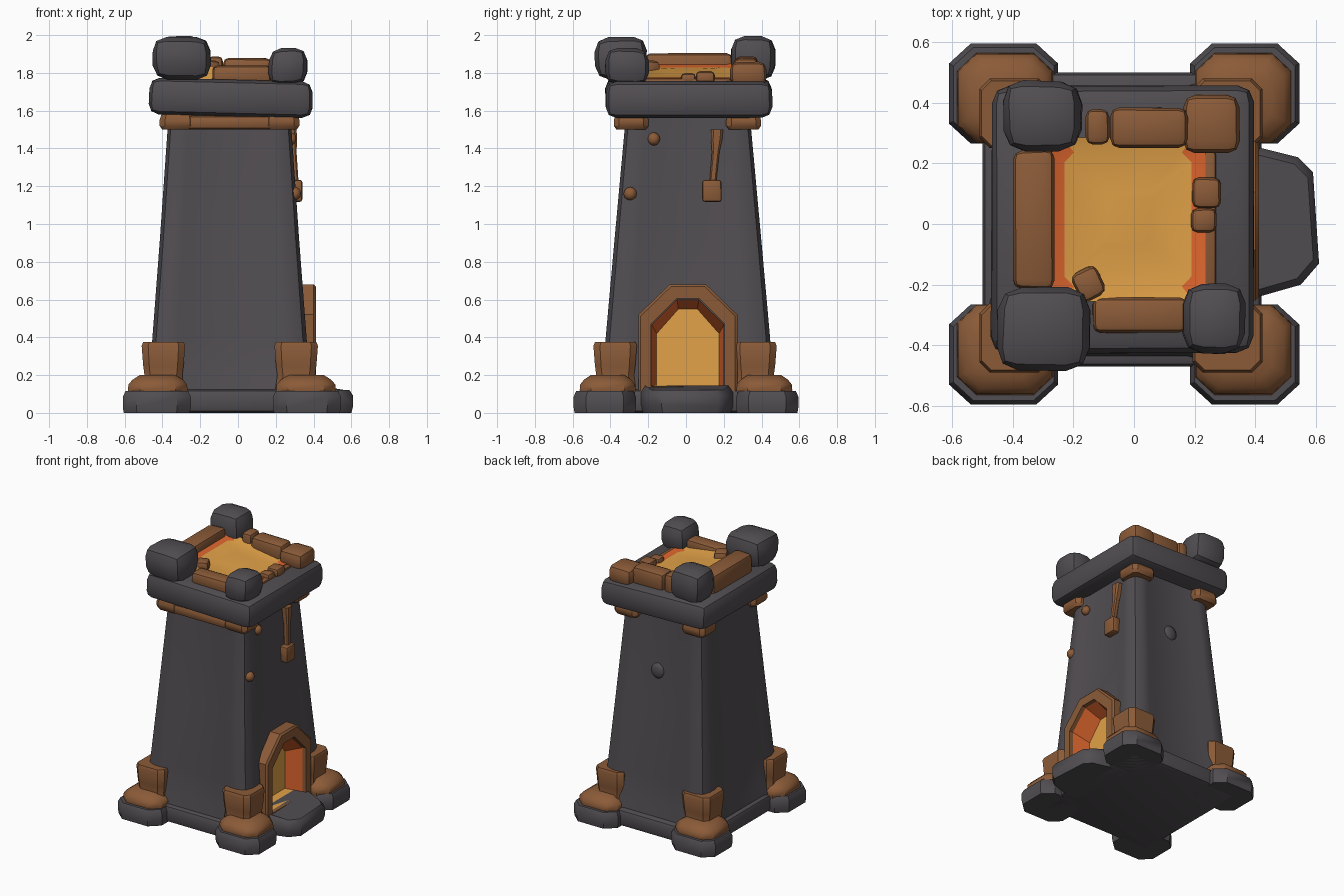
import bpy, bmesh, random
from mathutils import Vector, Matrix

random.seed(4)
if "Cube" in bpy.data.objects:
    bpy.data.objects.remove(bpy.data.objects["Cube"])


def material(name, rgb):
    m = bpy.data.materials.new(name)
    m.use_nodes = True
    m.diffuse_color = (*rgb, 1)
    m.node_tree.nodes["Principled BSDF"].inputs["Base Color"].default_value = (*rgb, 1)
    return m


STONE = material("dark_stone", (0.083, 0.075, 0.083))
BROWN = material("brown_rock", (0.26, 0.105, 0.04))
ORANGE = material("orange_glow", (0.72, 0.13, 0.027))
YELLOW = material("yellow_lava", (0.76, 0.36, 0.065))
parts = []


def finish(name, bm, mats):
    mesh = bpy.data.meshes.new(name)
    bm.to_mesh(mesh)
    bm.free()
    ob = bpy.data.objects.new(name, mesh)
    bpy.context.collection.objects.link(ob)
    for m in mats:
        mesh.materials.append(m)
    parts.append(ob)
    return ob


def box(name, lo, hi, mat, bevel=0.03, jitter=0.0, turn=None):
    """Bevelled block between two corners; jitter pulls its corners inward."""
    lo, hi = Vector(lo), Vector(hi)
    mid, size = (lo + hi) / 2, hi - lo
    bm = bmesh.new()
    bmesh.ops.create_cube(bm, size=1)
    for v in bm.verts:
        v.co = Vector(c * s * (1 - random.random() * jitter) for c, s in zip(v.co, size))
    bmesh.ops.bevel(bm, geom=bm.edges[:], offset=bevel, segments=2, profile=0.5,
                    affect='EDGES', clamp_overlap=True)
    if turn:
        bmesh.ops.rotate(bm, verts=bm.verts, matrix=Matrix.Rotation(turn[0], 3, turn[1]))
    bmesh.ops.translate(bm, verts=bm.verts, vec=mid)
    return finish(name, bm, [mat])


def loft(name, rings, mats, closed=False, flip=False, first_cap=True, rule=None):
    """Skin matching point rings; optional rule(face) picks the material."""
    bm = bmesh.new()
    rows = [[bm.verts.new(p) for p in r] for r in rings]
    n = len(rows[0])
    pairs = list(zip(rows, rows[1:])) + ([(rows[-1], rows[0])] if closed else [])
    for a, b in pairs:
        for i in range(n):
            j = (i + 1) % n
            bm.faces.new((a[i], a[j], b[j], b[i]))
    if not closed:
        bm.faces.new(rows[-1])
        if first_cap:
            bm.faces.new(rows[0])
    bmesh.ops.recalc_face_normals(bm, faces=bm.faces)
    if flip:
        bmesh.ops.reverse_faces(bm, faces=bm.faces)
    bm.normal_update()
    if rule:
        for f in bm.faces:
            f.material_index = rule(f)
    return finish(name, bm, mats)


def octagon(cx, cy, hx, hy, z, cut=0.4):
    k = 1 - cut
    shape = [(1, -k), (1, k), (k, 1), (-k, 1), (-1, k), (-1, -k), (-k, -1), (k, -1)]
    return [(cx + x * hx, cy + y * hy, z) for x, y in shape]


def pebble(name, centre, size, mat):
    bm = bmesh.new()
    bmesh.ops.create_icosphere(bm, subdivisions=2, radius=1)
    for v in bm.verts:
        v.co = Vector(c + p * s for c, p, s in zip(centre, v.co, size))
    return finish(name, bm, [mat])


# Tower walls: tapering, with rounded corner columns and recessed middles
CX, CY = -0.045, 0.01


def wall_ring(z, hx, hy):
    side = [(1, -0.82), (1, -0.68), (0.95, -0.5), (0.95, 0.5), (1, 0.68), (1, 0.82), (0.95, 0.95)]
    pts = []
    for _ in range(4):
        pts += side
        side = [(-y, x) for x, y in side]
    return [(CX + x * hx, CY + y * hy, z) for x, y in pts]


tower = loft("tower_body", [wall_ring(*r) for r in (
    (0.05, 0.45, 0.475), (0.12, 0.445, 0.47), (0.2, 0.422, 0.448), (0.4, 0.408, 0.435),
    (0.9, 0.37, 0.39), (1.5, 0.328, 0.335), (1.6, 0.325, 0.332))], [STONE])


# Doorway: cut opening, brown arch and glowing recess
def arch(x, half, top, bottom, shoulder, flat):
    yz = [(-half, bottom), (half, bottom), (half, shoulder), (flat, top), (-flat, top), (-half, shoulder)]
    return [(x, y + 0.01, z) for y, z in yz]


OUTER = (0.262, 0.68, 0.11, 0.52, 0.095)
INNER = (0.195, 0.605, 0.14, 0.47, 0.06)
BACK = (0.165, 0.55, 0.145, 0.42, 0.05)
cutter = loft("door_cutter", [arch(0.24, *INNER), arch(0.6, *INNER)], [STONE])
cutter.hide_render = True
mod = tower.modifiers.new("door_cut", 'BOOLEAN')
mod.object, mod.operation, mod.solver = cutter, 'DIFFERENCE', 'EXACT'
cut_mesh = bpy.data.meshes.new_from_object(
    tower.evaluated_get(bpy.context.evaluated_depsgraph_get()))
tower.modifiers.clear()
tower.data = cut_mesh
parts.remove(cutter)
bpy.data.objects.remove(cutter)
OUTER_RIM = (0.25, 0.668, 0.115, 0.512, 0.09)
loft("door_arch", [arch(0.28, *OUTER), arch(0.4, *OUTER), arch(0.412, *OUTER_RIM),
                   arch(0.412, *INNER), arch(0.28, *INNER)], [BROWN], closed=True)
loft("door_glow", [arch(0.385, 0.192, 0.6, 0.143, 0.468, 0.058), arch(0.26, *BACK)],
     [ORANGE, YELLOW], flip=True, first_cap=False,
     rule=lambda f: int(abs(f.normal.x) > 0.8 or f.normal.z > 0.8))

# Doorstep
STEP = [(0.3, 0.25), (0.42, 0.25), (0.54, 0.22), (0.59, 0.17), (0.61, -0.13),
        (0.55, -0.2), (0.41, -0.24), (0.3, -0.24)]
loft("door_step", [[(0.42 + (x - 0.42) * k, y * k, z if x > 0.5 else z * h) for x, y in STEP]
                   for z, k, h in ((0, 0.95, 1), (0.04, 1, 1), (0.09, 1, 1.2), (0.12, 0.9, 1.2))], [STONE])

# Foundation plate and the four buttress feet
box("foundation", (-0.5, -0.47, 0), (0.42, 0.5, 0.125), STONE, 0.03)
for sx, sy, label in ((-1, -1, "front_right"), (1, -1, "front_left"),
                      (-1, 1, "back_right"), (1, 1, "back_left")):
    px, py = (-0.43 if sx < 0 else 0.365), 0.43 * sy
    hx, hy = 0.18, 0.165
    loft(label + "_pad", [octagon(px, py, hx * k, hy * k, z) for z, k in
                          ((0, 0.97), (0.03, 1), (0.085, 1), (0.115, 0.92))], [STONE])
    fx, fy = (-0.425 if sx < 0 else 0.36), 0.415 * sy
    loft(label + "_foot", [octagon(fx, fy, 0.158 * k, 0.148 * k, z) for z, k in
                           ((0.09, 0.95), (0.12, 1), (0.15, 0.98), (0.175, 0.85), (0.2, 0.6))], [BROWN])
    bx, by = (-0.395 if sx < 0 else 0.308), (-0.375 if sy < 0 else 0.365)
    loft(label + "_boot", [octagon(bx, by, 0.115 * k, 0.115 * k, z, 0.3) for z, k in
                           ((0.13, 0.95), (0.2, 0.87), (0.25, 0.93), (0.355, 1), (0.375, 0.93))], [BROWN])
    # Collar pieces under the parapet
    cx, cy = (-0.32 if sx < 0 else 0.23), (-0.29 if sy < 0 else 0.305)
    loft(label + "_collar", [octagon(cx, cy, 0.095 * k, 0.092 * k, z, 0.3) for z, k in
                             ((1.5, 0.85), (1.52, 1), (1.55, 1), (1.58, 0.9))], [BROWN])
box("front_collar", (-0.4, -0.38, 1.5), (0.31, -0.25, 1.575), BROWN, 0.025)

# Parapet slab, slightly tilted
box("parapet", (-0.475, -0.435, 1.57), (0.4, 0.46, 1.765), STONE, 0.055, 0.03, (0.025, 'Y'))


# Lava pool sloping toward the door side
def pool(k, lift):
    return [(x, y, 1.795 + lift - 0.15 * x) for x, y, _ in octagon(-0.02, 0.015, 0.255 * k, 0.27 * k, 0, 0.15)]


loft("lava_pool", [[(x, y, 1.7) for x, y, _ in pool(1, 0)], pool(1, 0.015), pool(0.82, 0), pool(0.3, 0.012)],
     [ORANGE, YELLOW], rule=lambda f: int(max(abs(v.co.x + 0.02) for v in f.verts) < 0.22))

# Parapet beams and stones
box("right_beam", (-0.4, -0.22, 1.74), (-0.26, 0.25, 1.905), BROWN, 0.03, 0.04)
box("back_beam", (-0.08, 0.25, 1.74), (0.18, 0.385, 1.88), BROWN, 0.03, 0.05)
box("back_beam_end", (-0.16, 0.26, 1.74), (-0.08, 0.38, 1.89), BROWN, 0.025, 0.05)
box("front_beam", (-0.14, -0.36, 1.74), (0.18, -0.24, 1.84), BROWN, 0.025, 0.05)
box("left_sill", (0.2, -0.22, 1.72), (0.27, 0.24, 1.77), BROWN, 0.012)
box("back_left_block", (0.16, 0.23, 1.73), (0.35, 0.43, 1.86), BROWN, 0.04, 0.06)
box("sill_rock_large", (0.19, 0.05, 1.74), (0.29, 0.155, 1.81), BROWN, 0.022, 0.1)
box("sill_rock_small", (0.185, -0.03, 1.74), (0.275, 0.055, 1.8), BROWN, 0.022, 0.1)
box("pool_rock", (-0.2, -0.25, 1.78), (-0.1, -0.14, 1.87), BROWN, 0.025, 0.2, (0.5, 'Z'))
box("front_right_boulder", (-0.465, -0.495, 1.75), (-0.13, -0.2, 2.0), STONE, 0.075, 0.14)
box("back_right_boulder", (-0.44, 0.23, 1.75), (-0.16, 0.48, 2.0), STONE, 0.07, 0.14)
box("front_left_boulder", (0.155, -0.435, 1.73), (0.37, -0.195, 1.94), STONE, 0.065, 0.12)

# Hanging drip and small stones on the walls
loft("drip_stem", [octagon(x, y, r, r, z) for z, x, y, r in
                   ((1.2, 0.305, 0.14, 0.017), (1.38, 0.29, 0.157, 0.02),
                    (1.45, 0.283, 0.162, 0.03), (1.5, 0.278, 0.165, 0.032))], [BROWN])
box("drip_block", (0.27, 0.085, 1.115), (0.342, 0.19, 1.235), BROWN, 0.014, 0.06)
pebble("upper_wall_stone", (0.28, -0.17, 1.45), (0.03, 0.033, 0.035), BROWN)
pebble("lower_wall_stone", (0.3, -0.295, 1.16), (0.035, 0.036, 0.036), BROWN)
pebble("back_wall_stone", (-0.02, 0.352, 1.15), (0.055, 0.025, 0.06), STONE)

# Soft shading with crisp hard edges
bpy.ops.object.select_all(action='DESELECT')
for ob in parts:
    ob.select_set(True)
bpy.context.view_layer.objects.active = parts[0]
bpy.ops.object.shade_smooth_by_angle(angle=0.7)
